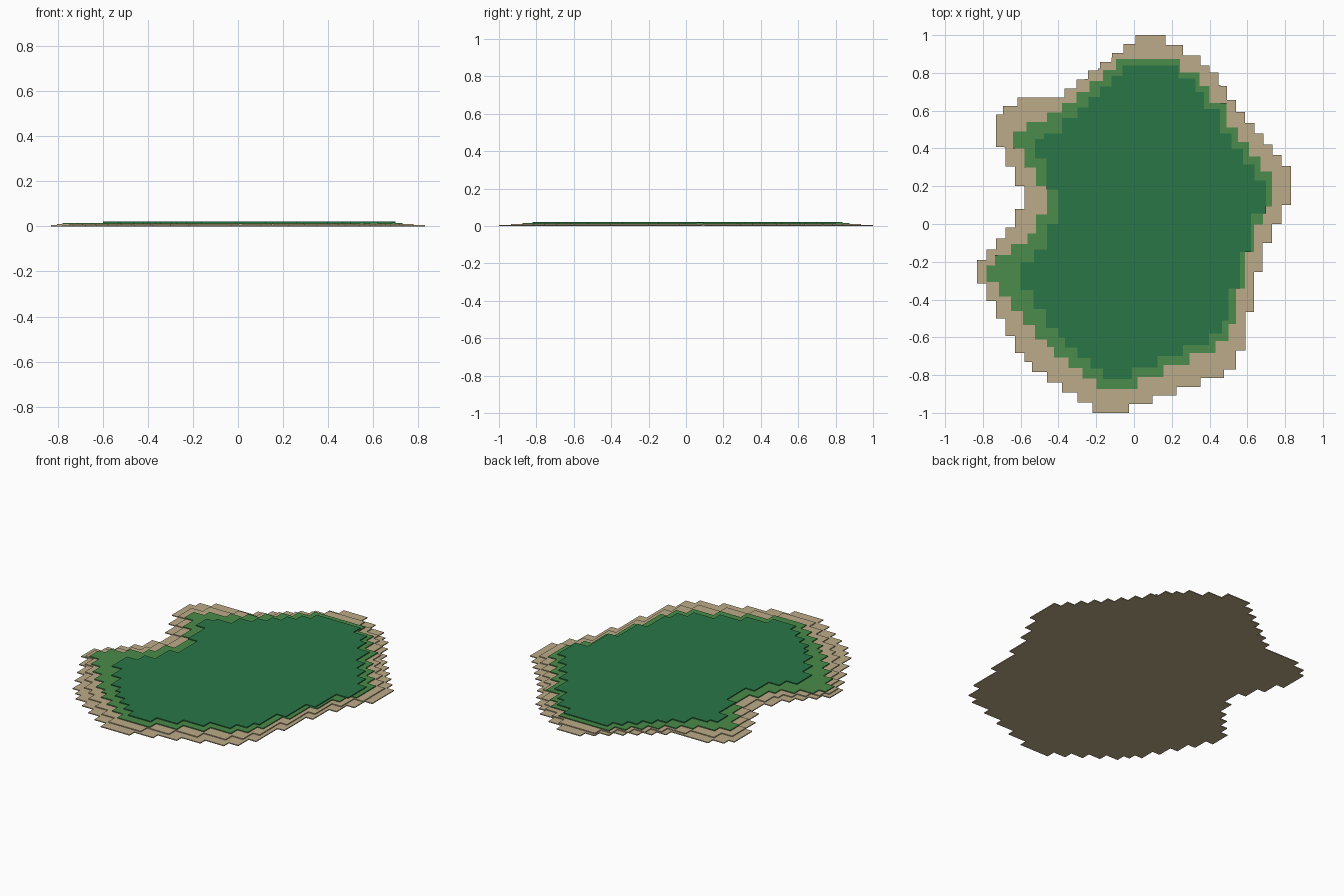
import bpy, bmesh

if "Cube" in bpy.data.objects:
    bpy.data.objects.remove(bpy.data.objects["Cube"])

STEP_H = 0.0055

# control points of each contour, clockwise from the north end
SHORE = [(.04, 1), (.12, 1), (.40, .84), (.54, .62), (.83, .28), (.83, .15), (.68, -.15),
         (.59, -.57), (.54, -.77), (-.09, -1), (-.18, -1), (-.58, -.73), (-.83, -.27),
         (-.83, -.22), (-.63, .01), (-.58, .15), (-.73, .46), (-.73, .58), (-.58, .67), (-.40, .67)]
GRASS = [(-.06, .873), (.19, .873), (.40, .73), (.49, .55), (.73, .24), (.73, .14), (.635, -.05),
         (.54, -.44), (.50, -.62), (-.05, -.873), (-.16, -.873), (-.46, -.65), (-.78, -.27),
         (-.78, -.22), (-.52, -.05), (-.46, .15), (-.64, .45), (-.64, .49), (-.50, .54), (-.34, .64)]
FOREST = [(-.03, .838), (.19, .838), (.37, .70), (.455, .52), (.70, .19), (.70, .16), (.62, -.05),
          (.50, -.44), (.465, -.58), (-.08, -.82), (-.13, -.82), (-.40, -.60), (-.60, -.30),
          (-.60, -.24), (-.46, -.10), (-.40, .10), (-.525, .43), (-.525, .45), (-.43, .48), (-.33, .56)]
BEACH = [((a[0] + b[0]) / 2, (a[1] + b[1]) / 2) for a, b in zip(SHORE, GRASS)]


def staircase(points, cell):
    """Turn every sloping edge of a contour into axis-aligned steps."""
    out = []

    def put(x, y):
        if not out or abs(out[-1][0] - x) + abs(out[-1][1] - y) > 1e-5:
            out.append((x, y))

    for (x0, y0), (x1, y1) in zip(points, points[1:] + points[:1]):
        dx, dy = x1 - x0, y1 - y0
        n = max(1, round(min(abs(dx), abs(dy)) / cell))
        for i in range(n):
            xa, ya = x0 + dx * i / n, y0 + dy * i / n
            xb, yb = x0 + dx * (i + 1) / n, y0 + dy * (i + 1) / n
            put(xa, ya)
            if abs(dx) >= abs(dy):
                xm = (xa + xb) / 2
                put(xm, ya)
                put(xm, yb)
            else:
                ym = (ya + yb) / 2
                put(xa, ym)
                put(xb, ym)
            put(xb, yb)
    if abs(out[0][0] - out[-1][0]) + abs(out[0][1] - out[-1][1]) < 1e-5:
        out.pop()
    # drop points in the middle of straight runs
    keep = []
    for i, p in enumerate(out):
        a, b = out[i - 1], out[(i + 1) % len(out)]
        if abs((p[0] - a[0]) * (b[1] - p[1]) - (p[1] - a[1]) * (b[0] - p[0])) > 1e-7:
            keep.append(p)
    return keep


def material(name, rgb):
    m = bpy.data.materials.new(name)
    m.diffuse_color = (*rgb, 1)
    m.use_nodes = True
    m.node_tree.nodes["Principled BSDF"].inputs["Base Color"].default_value = m.diffuse_color
    return m


def terrace(name, points, cell, level, mat):
    bm = bmesh.new()
    z = level * STEP_H
    base = bm.faces.new([bm.verts.new((x, y, z)) for x, y in staircase(points, cell)])
    top = bmesh.ops.extrude_face_region(bm, geom=[base], use_keep_orig=True)["geom"]
    bmesh.ops.translate(bm, vec=(0, 0, STEP_H),
                        verts=[v for v in top if isinstance(v, bmesh.types.BMVert)])
    bmesh.ops.recalc_face_normals(bm, faces=bm.faces)
    me = bpy.data.meshes.new(name)
    bm.to_mesh(me)
    bm.free()
    me.materials.append(mat)
    bpy.context.collection.objects.link(bpy.data.objects.new(name, me))


sand = material("sand", (.50, .41, .25))
light_green = material("light_green", (.069, .26, .069))
dark_green = material("dark_green", (.021, .18, .061))

# stacked terraces from the shore up
terrace("shore", SHORE, .05, 0, sand)
terrace("beach", BEACH, .055, 1, sand)
terrace("grass", GRASS, .06, 2, light_green)
terrace("forest_floor", FOREST, .06, 3, dark_green)
